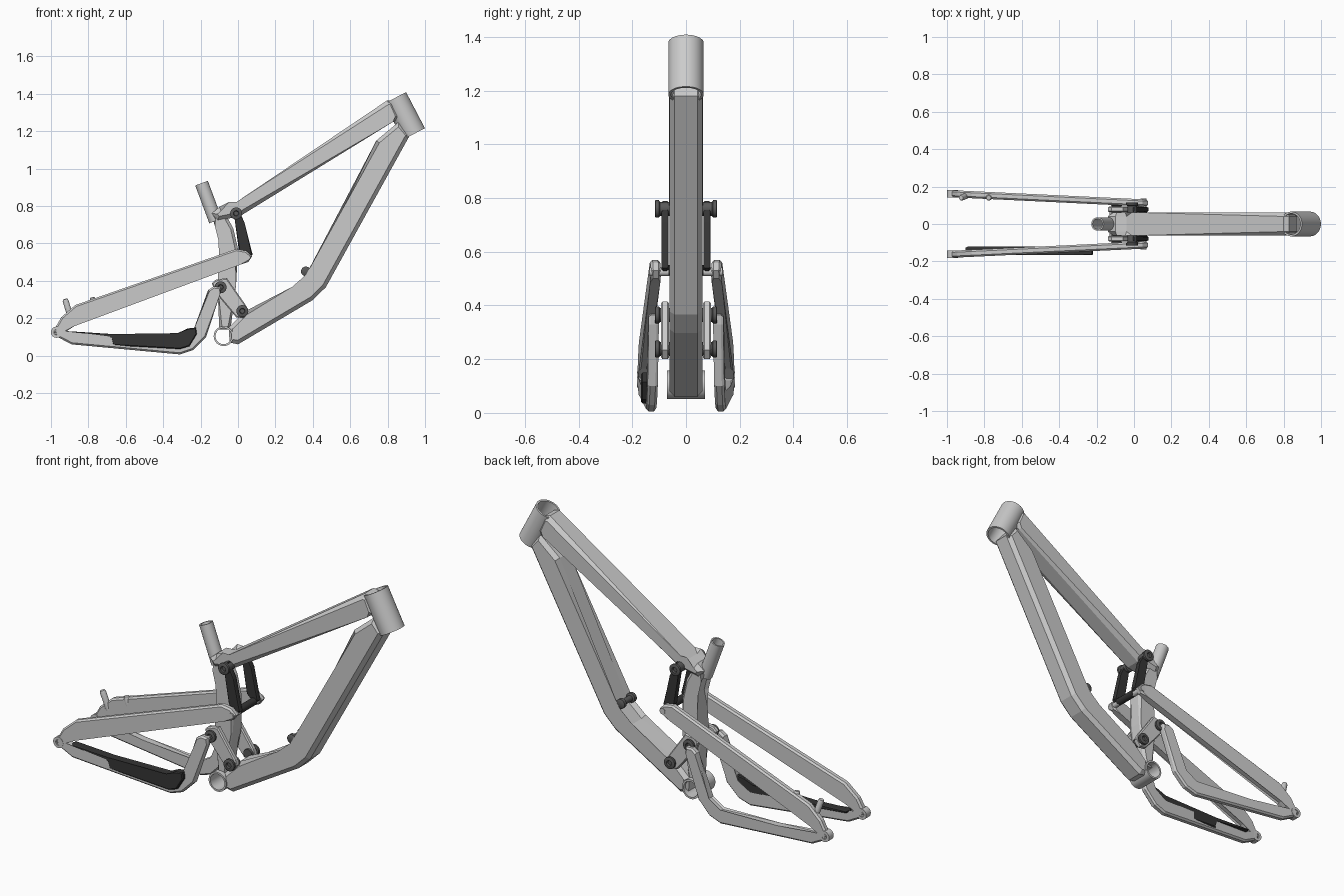
import bpy, bmesh, math
from mathutils import Vector

if "Cube" in bpy.data.objects:
    bpy.data.objects.remove(bpy.data.objects["Cube"])


def material(name, v):
    m = bpy.data.materials.new(name)
    m.diffuse_color = (v, v, v, 1)
    m.use_nodes = True
    m.node_tree.nodes["Principled BSDF"].inputs["Base Color"].default_value = m.diffuse_color
    return m


DARK = material("dark_rubber", 0.035)
STEEL = material("pivot_steel", 0.1)


def finish(name, bm, mat=None, smooth=False):
    bmesh.ops.recalc_face_normals(bm, faces=bm.faces[:])
    me = bpy.data.meshes.new(name)
    bm.to_mesh(me)
    bm.free()
    ob = bpy.data.objects.new(name, me)
    bpy.context.collection.objects.link(ob)
    if mat:
        me.materials.append(mat)
    if smooth:
        bpy.ops.object.select_all(action='DESELECT')
        bpy.context.view_layer.objects.active = ob
        ob.select_set(True)
        bpy.ops.object.shade_smooth_by_angle(angle=math.radians(40))
    return ob


def plate(name, pts, thick, bevel, yc=lambda x: 0.0, mat=None):
    """Side profile (x, z) given a width across y, with chamfered rims."""
    bm = bmesh.new()
    rings = [[bm.verts.new((x, yc(x) + s * thick / 2, z)) for x, z in pts] for s in (-1, 1)]
    caps = [bm.faces.new(r) for r in rings]
    n = len(pts)
    for i in range(n):
        j = (i + 1) % n
        bm.faces.new((rings[0][i], rings[0][j], rings[1][j], rings[1][i]))
    rim = [e for f in caps for e in f.edges]
    bmesh.ops.bevel(bm, geom=rim, offset=bevel, segments=1, affect='EDGES', clamp_overlap=True)
    return finish(name, bm, mat)


def lathe(name, p0, p1, prof, mat=None, segs=32, closed=False):
    """Rings of (distance fraction, radius) along p0 -> p1; closed joins last to first."""
    p0, p1 = Vector(p0), Vector(p1)
    q = (p1 - p0).to_track_quat('Z', 'Y')
    bm = bmesh.new()
    rings = []
    for t, r in prof:
        c = p0.lerp(p1, t)
        rings.append([bm.verts.new(c + q @ Vector((r * math.cos(a), r * math.sin(a), 0)))
                      for a in (2 * math.pi * k / segs for k in range(segs))])
    pairs = list(zip(rings, rings[1:]))
    if closed:
        pairs.append((rings[-1], rings[0]))
    else:
        bm.faces.new(rings[0])
        bm.faces.new(rings[-1])
    for a, b in pairs:
        for i in range(segs):
            j = (i + 1) % segs
            bm.faces.new((a[i], a[j], b[j], b[i]))
    return finish(name, bm, mat, True)


def pipe(name, p0, p1, r, ri, segs=40):
    return lathe(name, p0, p1, [(0, r), (1, r), (1, ri), (0, ri)], None, segs, True)


# Main frame
pipe("head_tube", (.941, 0, 1.185), (.84, 0, 1.378), .066, .056)
plate("top_tube", [(-.14, .76), (-.10, .795), (-.04, .80), (-.01, .82), (.80, 1.366),
                   (.83, 1.36), (.87, 1.27), (.83, 1.25), (.01, .745), (-.11, .72)], .125, .022)
plate("down_tube", [(.74, 1.15), (.86, 1.25), (.92, 1.18), (.47, .366), (.40, .297),
                    (0, .06), (-.045, .07), (-.05, .15), (.04, .238), (.30, .35), (.38, .42)],
      .124, .02)
pipe("seat_tube_top", (-.12, 0, .72), (-.195, 0, .922), .036, .028, 20)
plate("seat_tube", [(-.14, .75), (-.08, .78), (-.025, .68), (0, .57), (-.01, .38), (-.04, .14),
                    (-.10, .14), (-.11, .38), (-.10, .52), (-.09, .62), (-.11, .70)], .09, .015)
pipe("bottom_bracket", (-.077, -.07, .104), (-.077, .07, .104), .053, .043)

# Shock mount on the down tube
lathe("shock_mount", (.363, -.058, .45), (.363, .058, .45),
      [(0, .02), (.04, .026), (.2, .026), (.24, .016), (.76, .016), (.8, .026), (.96, .026), (1, .02)],
      STEEL, 24)

# Rear triangle, links and pivots on both sides
for s, side in ((-1, "near"), (1, "far")):
    def splay(x, s=s):
        return s * (.112 + (.07 - x) * .0477)

    def inner(x, s=s):
        return s * .078

    plate("seatstay_" + side, [(-.01, .57), (.045, .56), (.075, .53), (.055, .50), (.01, .485),
                               (-.88, .165), (-.955, .105), (-.99, .125), (-.945, .205),
                               (-.87, .27)], .038, .009, splay)
    plate("chainstay_" + side, [(-.16, .35), (-.13, .37), (-.09, .365), (-.095, .33), (-.17, .10),
                                (-.24, .03), (-.31, .006), (-.89, .06), (-.985, .11),
                                (-.975, .145), (-.90, .12), (-.67, .1), (-.31, .075),
                                (-.235, .12)], .038, .009, splay)
    yd = splay(-.97)
    pipe("dropout_" + side, (-.97, yd - .02, .125), (-.97, yd + .02, .125), .03, .015, 24)
    plate("lower_link_" + side, [(-.14, .385), (-.12, .405), (-.06, .415), (.045, .265),
                                 (.055, .235), (.03, .2), (-.01, .205), (-.115, .33)],
          .03, .006, inner)
    plate("upper_link_" + side, [(-.03, .775), (0, .79), (.035, .71), (.078, .54), (.05, .515),
                                 (.005, .56), (-.012, .73)], .027, .006, inner, DARK)
    for i, (x, z) in enumerate([(-.01, .76), (-.093, .365), (.023, .238)]):
        lathe(f"pivot_{i + 1}_{side}", (x, s * .05, z), (x, s * .116, z),
              [(0, .026), (.7, .026), (.78, .032), (.96, .032), (1, .028), (1, .015), (.85, .012)],
              STEEL, 24)
    lathe("stay_axle_" + side, (.05, s * .06, .525), (.05, s * .136, .525),
          [(0, .016), (1, .016)], None, 20)
lathe("upper_link_bar", (.05, -.066, .53), (.05, .066, .53), [(0, .02), (1, .02)], DARK, 20)

# Rubber guard over the drive-side chainstay
plate("chainstay_guard", [(-.90, .13), (-.67, .115), (-.32, .115), (-.27, .145), (-.225, .15),
                          (-.22, .115), (-.26, .05), (-.31, .035), (-.67, .055), (-.67, .1),
                          (-.89, .115)], .046, .005, lambda x: -.144, DARK)

# Brake mounts on the far seatstay
for i, (a, b) in enumerate([((-.893, .152, .20), (-.925, .14, .302)),
                            ((-.77, .152, .24), (-.777, .14, .31))]):
    lathe(f"brake_mount_{i + 1}", a, b, [(0, .016), (.9, .016), (1, .012)], None, 16)
